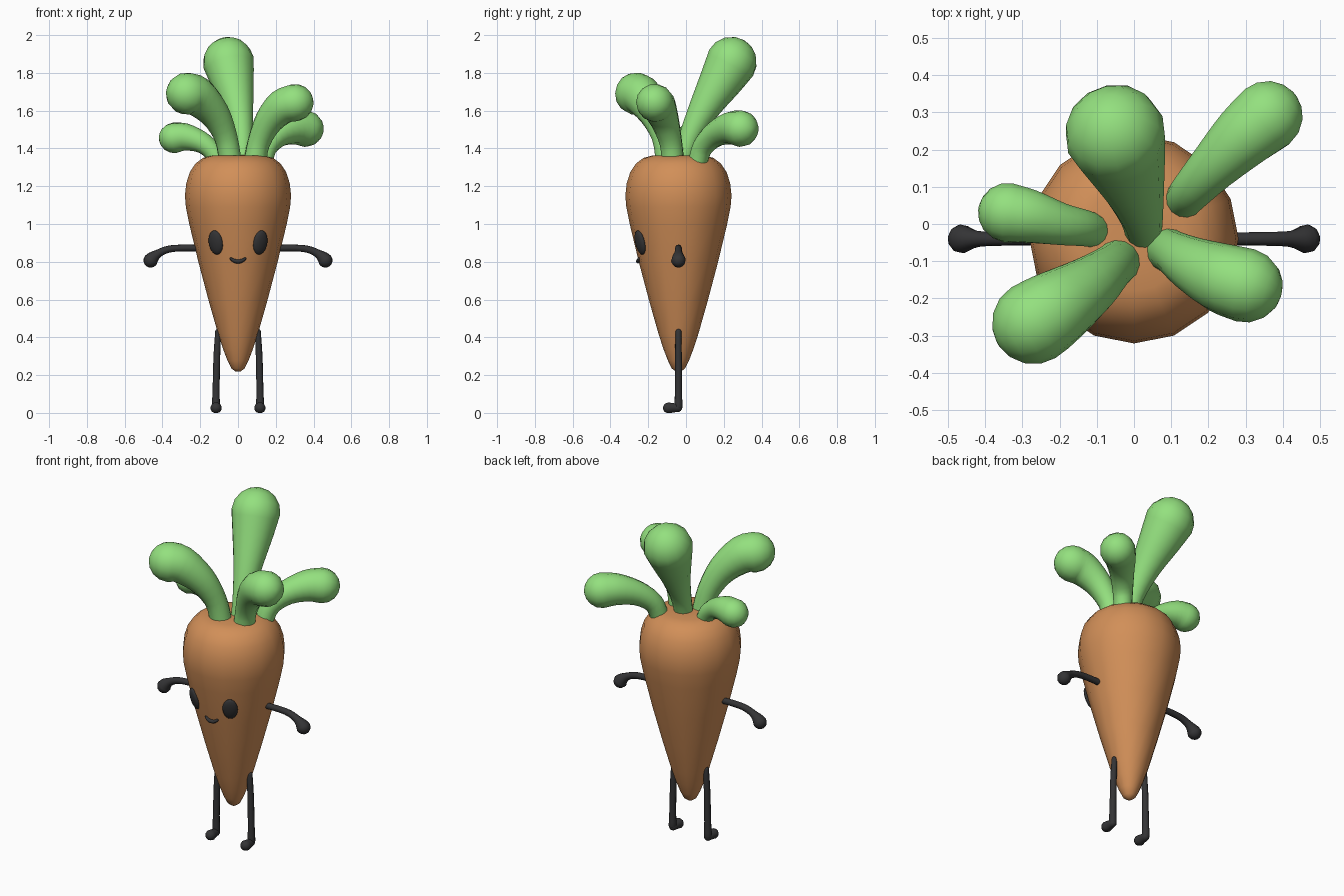
import bpy, bmesh, math
from mathutils import Vector, Matrix

if "Cube" in bpy.data.objects:
    bpy.data.objects.remove(bpy.data.objects["Cube"])

CY = -0.04  # depth of the body axis


def material(name, rgb):
    m = bpy.data.materials.new(name)
    m.diffuse_color = (*rgb, 1)
    m.use_nodes = True
    m.node_tree.nodes["Principled BSDF"].inputs["Base Color"].default_value = m.diffuse_color
    return m


ORANGE = material("carrot orange", (0.64, 0.275, 0.098))
GREEN = material("leaf green", (0.296, 0.75, 0.212))
DARK = material("soft black", (0.034, 0.034, 0.036))


def finish(bm, name, mat, angle=60):
    bmesh.ops.recalc_face_normals(bm, faces=bm.faces)
    me = bpy.data.meshes.new(name)
    bm.to_mesh(me)
    bm.free()
    me.materials.append(mat)
    ob = bpy.data.objects.new(name, me)
    bpy.context.collection.objects.link(ob)
    bpy.ops.object.select_all(action='DESELECT')
    ob.select_set(True)
    bpy.context.view_layer.objects.active = ob
    bpy.ops.object.shade_smooth_by_angle(angle=math.radians(angle))
    return ob


def skin(bm, rings):
    """Bridge consecutive closed rings and cap both ends."""
    loops = [[bm.verts.new(p) for p in r] for r in rings]
    n = len(loops[0])
    for a, b in zip(loops, loops[1:]):
        for i in range(n):
            bm.faces.new((a[i], a[(i + 1) % n], b[(i + 1) % n], b[i]))
    bm.faces.new(loops[0])
    bm.faces.new(loops[-1])


def spline(pts, steps):
    """Catmull-Rom samples; the fourth component carries the radius."""
    p = [Vector(q) for q in pts]
    p = [2 * p[0] - p[1]] + p + [2 * p[-1] - p[-2]]
    out = []
    for i in range(1, len(p) - 2):
        a, b, c, d = p[i - 1:i + 3]
        for s in range(steps):
            t = s / steps
            out.append(0.5 * (2 * b + (c - a) * t + (2 * a - 5 * b + 4 * c - d) * t * t
                              + (3 * b - a - 3 * c + d) * t ** 3))
    return out + [p[-2]]


def tube(name, pts, mat, sides=14, steps=3, round_start=False):
    """Tapered tube along (x, y, z, radius) points with a rounded tip."""
    path = spline(pts, steps)
    stations = []
    for i, q in enumerate(path):
        t = (path[min(i + 1, len(path) - 1)] - path[max(i - 1, 0)]).xyz.normalized()
        stations.append((q.xyz, t, q.w))
    caps = [math.radians(a) for a in (22, 45, 66, 84)]
    c, t, r = stations[-1]
    tip = [(c + t * r * math.sin(a), t, r * math.cos(a)) for a in caps]
    if round_start:
        c, t, r = stations[0]
        stations = [(c - t * r * math.sin(a), t, r * math.cos(a)) for a in caps[::-1]] + stations
    stations += tip
    u = stations[0][1].orthogonal().normalized()
    rings = []
    for c, t, r in stations:
        u = (u - t * u.dot(t)).normalized()
        v = t.cross(u)
        rings.append([c + r * (u * math.cos(k) + v * math.sin(k))
                      for k in (2 * math.pi * j / sides for j in range(sides))])
    bm = bmesh.new()
    skin(bm, rings)
    return finish(bm, name, mat)


# Carrot body: lathed profile with sixteen sides
profile = [(0.012, 0.218), (0.035, 0.235), (0.055, 0.275), (0.08, 0.34), (0.106, 0.42),
           (0.157, 0.60), (0.21, 0.80), (0.258, 1.0), (0.276, 1.09), (0.281, 1.15),
           (0.274, 1.215), (0.255, 1.275), (0.225, 1.32), (0.185, 1.35), (0.14, 1.362),
           (0.05, 1.364)]
bm = bmesh.new()
skin(bm, [[(r * math.cos(k * math.pi / 8), CY + r * math.sin(k * math.pi / 8), z)
           for k in range(16)] for r, z in profile])
finish(bm, "carrot_body", ORANGE)

# Leaves: club-shaped tubes fanning out of the crown
leaves = {
    "leaf_back": [(0.025, -0.02, 1.33, .05), (0.02, 0.02, 1.46, .058), (0.0, 0.095, 1.61, .082),
                  (-0.03, 0.185, 1.76, .116), (-0.05, 0.24, 1.855, .136)],
    "leaf_back_right": [(0.13, 0.06, 1.32, .05), (0.155, 0.09, 1.41, .056),
                        (0.215, 0.155, 1.475, .068), (0.295, 0.235, 1.507, .087),
                        (0.357, 0.288, 1.505, .097)],
    "leaf_front_right": [(0.09, -0.07, 1.33, .06), (0.11, -0.08, 1.43, .06),
                         (0.16, -0.11, 1.54, .075), (0.235, -0.145, 1.62, .094),
                         (0.30, -0.165, 1.642, .1)],
    "leaf_front_left": [(-0.04, -0.10, 1.33, .06), (-0.065, -0.12, 1.46, .062),
                        (-0.125, -0.17, 1.585, .082), (-0.215, -0.23, 1.675, .105),
                        (-0.27, -0.265, 1.69, .112)],
    "leaf_left": [(-0.10, -0.02, 1.32, .045), (-0.14, -0.01, 1.39, .05),
                  (-0.20, 0.0, 1.436, .058), (-0.28, 0.02, 1.46, .073),
                  (-0.338, 0.03, 1.456, .081)],
}
for name, pts in leaves.items():
    tube(name, pts, GREEN)

for s, side in ((-1, "left"), (1, "right")):
    # Arm with a rounded hand drooping at the end
    tube(side + "_arm", [(s * x, CY, z, r) for x, z, r in (
        (0.19, 0.872, .018), (0.30, 0.873, .018), (0.37, 0.866, .019),
        (0.42, 0.845, .022), (0.45, 0.822, .034), (0.462, 0.808, .039))], DARK, 10)
    # Leg
    tube(side + "_leg", [(s * x, CY, z, r) for x, z, r in (
        (0.105, 0.43, .016), (0.112, 0.3, .018), (0.116, 0.12, .019),
        (0.117, 0.035, .022))], DARK, 10, round_start=True)
    # Foot pointing forward, flattened on the ground
    foot = tube(side + "_foot", [(s * 0.116, -0.043, 0.026, .022), (s * 0.116, -0.07, 0.027, .026),
                                 (s * 0.116, -0.092, 0.026, .03)], DARK, 12, round_start=True)
    for v in foot.data.vertices:
        v.co.z = max(v.co.z, 0)
    # Eye: flattened ellipsoid lying on the body surface
    bm = bmesh.new()
    bmesh.ops.create_uvsphere(bm, u_segments=16, v_segments=10, radius=1)
    bm.transform(Matrix.Translation((s * 0.118, -0.243, 0.902))
                 @ Matrix.Rotation(s * math.radians(30), 4, 'Z')
                 @ Matrix.Rotation(math.radians(14), 4, 'X')
                 @ Matrix.Diagonal((0.042, 0.019, 0.066, 1)))
    finish(bm, side + "_eye", DARK)

# Smiling mouth
tube("mouth", [(-0.037, -0.25, 0.816, .007), (-0.02, -0.253, 0.805, .01), (0, -0.254, 0.802, .011),
               (0.02, -0.253, 0.805, .01), (0.037, -0.25, 0.816, .007)], DARK, 8, round_start=True)
